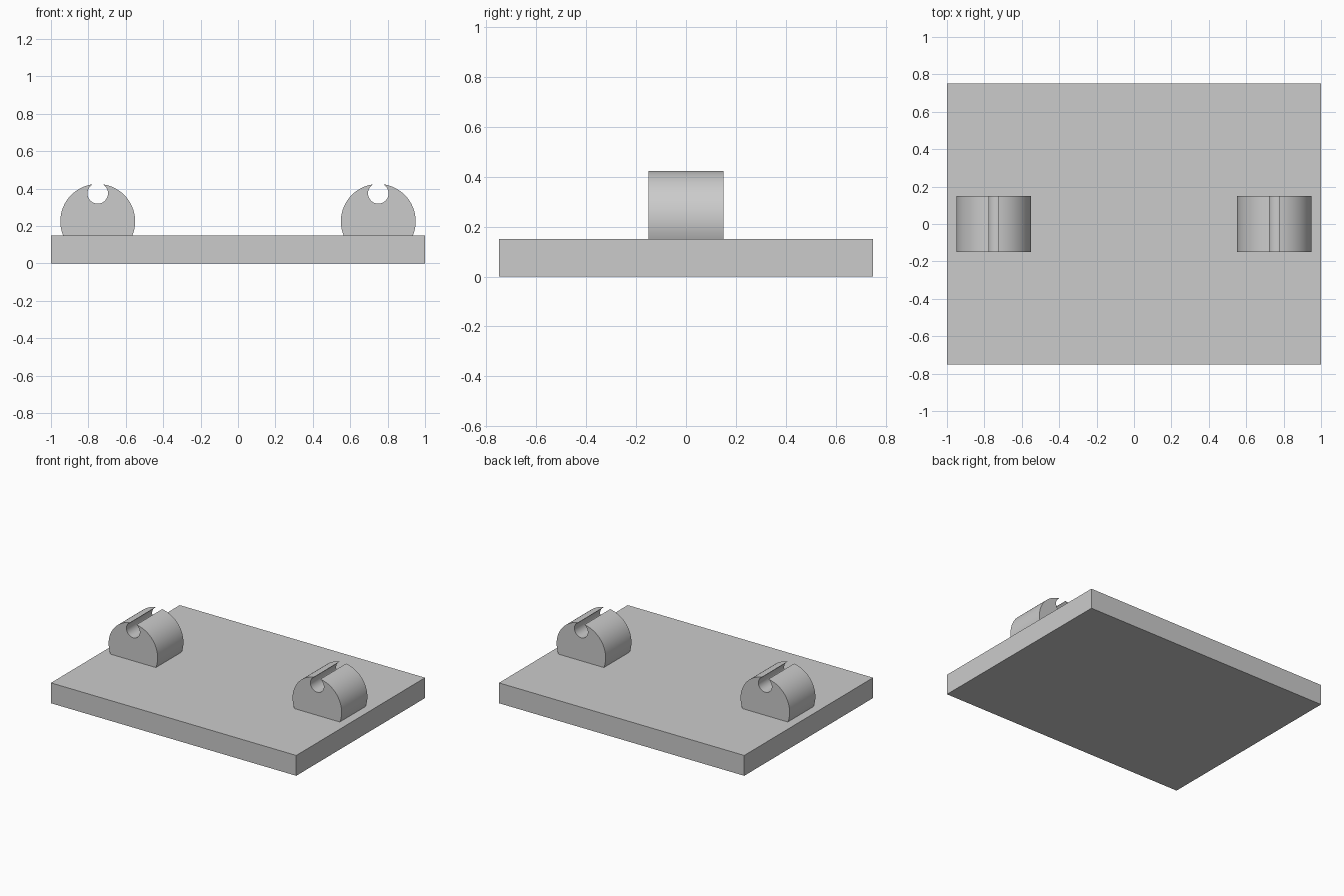
import bpy, bmesh, math
from mathutils import Vector

if "Cube" in bpy.data.objects:
    bpy.data.objects.remove(bpy.data.objects["Cube"], do_unlink=True)

# One plain grey for everything
grey = bpy.data.materials.new("plain grey")
grey.use_nodes = True
colour = (0.6, 0.6, 0.6, 1)
grey.diffuse_color = colour
grey.node_tree.nodes["Principled BSDF"].inputs["Base Color"].default_value = colour

PLATE_TOP = 0.15
CLIP_X, CLIP_Z = 0.75, 0.225
RADIUS, GROOVE_RADIUS, GROOVE_LIFT = 0.2, 0.055, 0.15
HALF_DEPTH = 0.15


def arc(cx, cz, r, start, end, steps):
    angles = [start + (end - start) * i / steps for i in range(steps + 1)]
    return [Vector((cx + r * math.cos(a), 0, cz + r * math.sin(a))) for a in angles]


def extrude_profile(name, points, half_depth):
    bm = bmesh.new()
    face = bm.faces.new([bm.verts.new((p.x, -half_depth, p.z)) for p in points])
    result = bmesh.ops.extrude_face_region(bm, geom=[face], use_keep_orig=True)
    new_verts = [g for g in result["geom"] if isinstance(g, bmesh.types.BMVert)]
    bmesh.ops.translate(bm, verts=new_verts, vec=(0, 2 * half_depth, 0))
    bmesh.ops.recalc_face_normals(bm, faces=bm.faces)
    mesh = bpy.data.meshes.new(name)
    bm.to_mesh(mesh)
    bm.free()
    mesh.materials.append(grey)
    obj = bpy.data.objects.new(name, mesh)
    bpy.context.collection.objects.link(obj)
    return obj


def clip_profile(x):
    # Round body cut flat on the plate, with an open round groove in its top
    foot = math.asin((PLATE_TOP - CLIP_Z) / RADIUS)
    lip_z = (RADIUS**2 - GROOVE_RADIUS**2 + GROOVE_LIFT**2) / (2 * GROOVE_LIFT)
    lip = math.asin(lip_z / RADIUS)
    groove = math.asin((lip_z - GROOVE_LIFT) / GROOVE_RADIUS)
    right = arc(x, CLIP_Z, RADIUS, foot, lip, 32)
    cut = arc(x, CLIP_Z + GROOVE_LIFT, GROOVE_RADIUS, groove, -math.pi - groove, 40)
    left = arc(x, CLIP_Z, RADIUS, math.pi - lip, math.pi - foot, 32)
    return right + cut[1:-1] + left


# Base plate
corners = [Vector((x, 0, z)) for x, z in ((-1, 0), (1, 0), (1, PLATE_TOP), (-1, PLATE_TOP))]
extrude_profile("base_plate", corners, 0.75)

# Pair of grooved clips
for name, side in (("left_clip", 1), ("right_clip", -1)):
    clip = extrude_profile(name, clip_profile(side * CLIP_X), HALF_DEPTH)
    bpy.ops.object.select_all(action="DESELECT")
    clip.select_set(True)
    bpy.context.view_layer.objects.active = clip
    bpy.ops.object.shade_smooth_by_angle(angle=math.radians(30))
